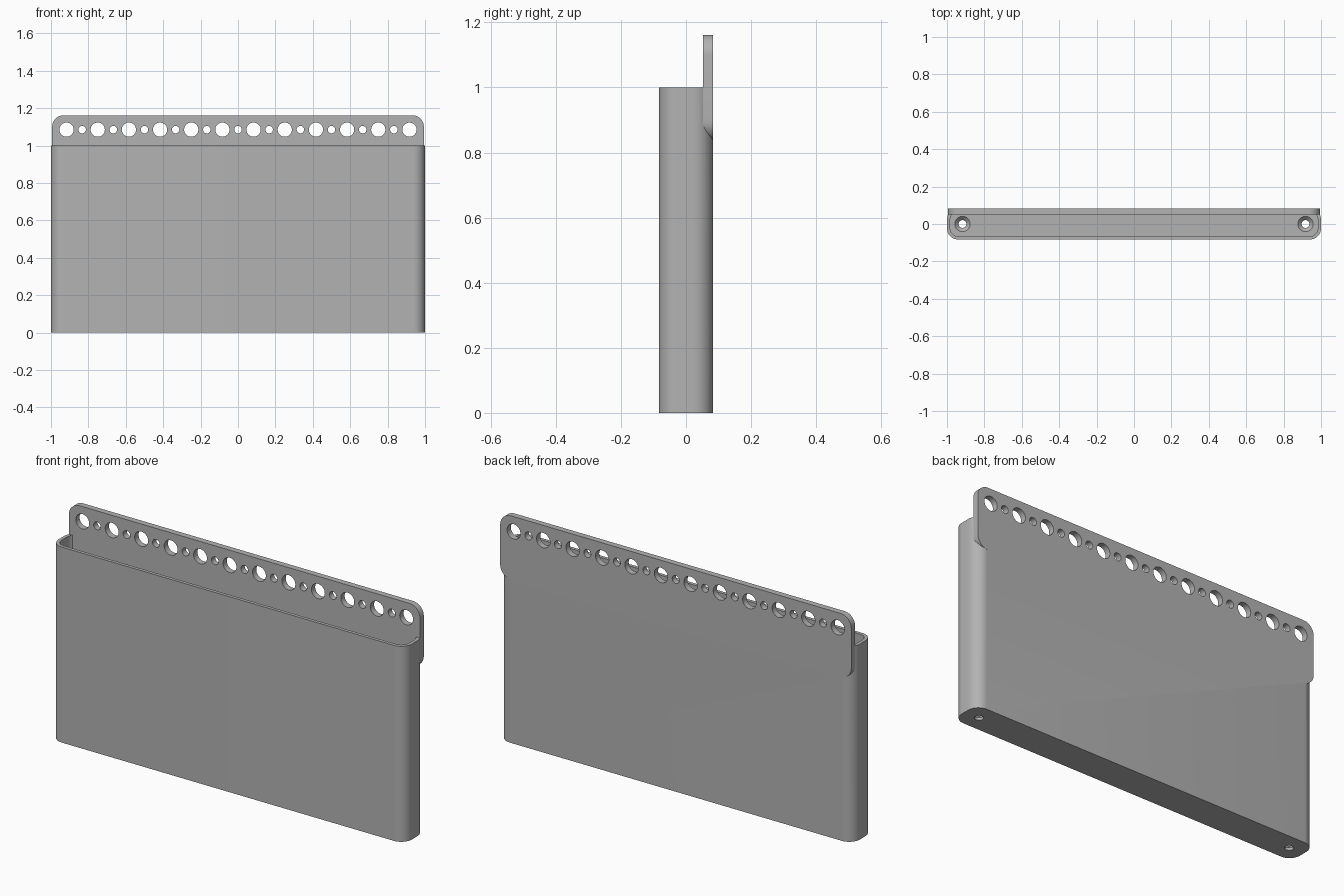
import bpy, bmesh, math
from mathutils import Matrix

cube = bpy.data.objects.get("Cube")
if cube:
    bpy.data.objects.remove(cube, do_unlink=True)

grey = bpy.data.materials.new("plain grey")
grey.use_nodes = True
grey.diffuse_color = (0.45, 0.45, 0.45, 1)
grey.node_tree.nodes["Principled BSDF"].inputs["Base Color"].default_value = (0.45, 0.45, 0.45, 1)


def make_object(name, bm):
    bmesh.ops.recalc_face_normals(bm, faces=bm.faces)
    mesh = bpy.data.meshes.new(name)
    bm.to_mesh(mesh)
    bm.free()
    mesh.materials.append(grey)
    obj = bpy.data.objects.new(name, mesh)
    bpy.context.collection.objects.link(obj)
    return obj


def rounded_slab(name, width, depth, radius, low, high, upright=False, shift=0, steps=10):
    """Extrude a rounded rectangle along z, or along y when upright."""
    bm = bmesh.new()
    ring = []
    for corner, (sx, sy) in enumerate([(1, 1), (-1, 1), (-1, -1), (1, -1)]):
        for i in range(steps + 1):
            a = math.pi / 2 * (corner + i / steps)
            u = sx * (width / 2 - radius) + radius * math.cos(a)
            v = sy * (depth / 2 - radius) + radius * math.sin(a) + shift
            ring.append(bm.verts.new((u, low, v) if upright else (u, v, low)))
    face = bm.faces.new(ring)
    top = bmesh.ops.extrude_face_region(bm, geom=[face])["geom"]
    move = (0, high - low, 0) if upright else (0, 0, high - low)
    bmesh.ops.translate(bm, vec=move, verts=[g for g in top if isinstance(g, bmesh.types.BMVert)])
    return make_object(name, bm)


def add_cone(bm, r1, r2, length, matrix):
    bmesh.ops.create_cone(bm, cap_ends=True, segments=32, radius1=r1, radius2=r2,
                          depth=length, matrix=matrix)


def combine(target, other, operation):
    mod = target.modifiers.new(operation.title(), "BOOLEAN")
    mod.operation = operation
    mod.solver = "EXACT"
    mod.object = other
    bpy.context.view_layer.objects.active = target
    bpy.ops.object.modifier_apply(modifier=mod.name)
    bpy.data.objects.remove(other, do_unlink=True)


# Open-topped slim bin
bin_body = rounded_slab("wall_bin", 2, 0.166, 0.06, 0, 1)
cavity = rounded_slab("cavity_cutter", 1.966, 0.132, 0.043, 0.033, 1.2)
combine(bin_body, cavity, "DIFFERENCE")

# Hanging plate along the back
plate = rounded_slab("hanging_plate", 1.987, 0.325, 0.06, 0.052, 0.083, upright=True, shift=0.999)
combine(bin_body, plate, "UNION")

# Alternating large and small holes through the plate
bm = bmesh.new()
turn = Matrix.Rotation(math.pi / 2, 4, "X")
for i in range(23):
    r = 0.02 if i % 2 else 0.038
    add_cone(bm, r, r, 0.2, Matrix.Translation(((i - 11) / 12, 0.07, 1.085)) @ turn)
combine(bin_body, make_object("plate_hole_cutter", bm), "DIFFERENCE")

# Countersunk screw holes in the floor
for x in (-0.917, 0.917):
    for r1, r2, length, z in ((0.021, 0.021, 0.2, 0), (0.018, 0.042, 0.024, 0.0221)):
        bm = bmesh.new()
        add_cone(bm, r1, r2, length, Matrix.Translation((x, 0, z)))
        combine(bin_body, make_object("screw_hole_cutter", bm), "DIFFERENCE")

# Smooth rounded corners, crisp edges
bpy.ops.object.select_all(action="DESELECT")
bin_body.select_set(True)
bpy.context.view_layer.objects.active = bin_body
bpy.ops.object.shade_smooth_by_angle(angle=math.radians(30))
